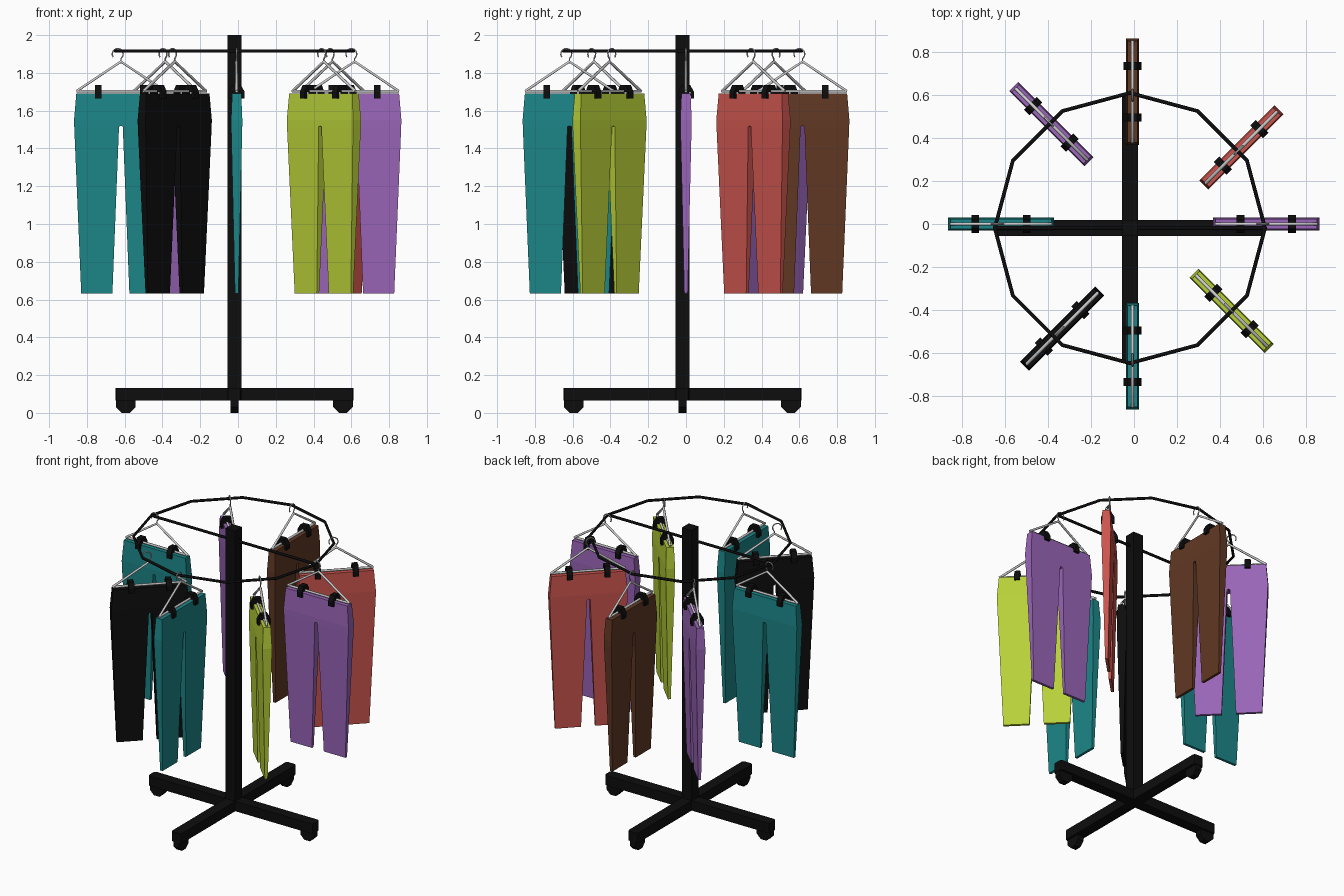
import bpy, bmesh
from math import pi, cos, sin, radians
from mathutils import Matrix

if "Cube" in bpy.data.objects:
    bpy.data.objects.remove(bpy.data.objects["Cube"])

C = -0.019  # stand axis in x and y


def material(name, rgb):
    m = bpy.data.materials.new(name)
    m.diffuse_color = (*rgb, 1)
    m.use_nodes = True
    m.node_tree.nodes["Principled BSDF"].inputs["Base Color"].default_value = m.diffuse_color
    return m


BLACK = material("black", (0.004, 0.004, 0.004))
COLOURS = {
    "teal": material("teal", (0.012, 0.24, 0.25)),
    "purple": material("purple", (0.32, 0.13, 0.48)),
    "brown": material("brown", (0.12, 0.04, 0.018)),
    "red": material("red", (0.6, 0.09, 0.075)),
    "lime": material("lime", (0.48, 0.63, 0.04)),
    "black": BLACK,
}


def place(name, mesh, mat=None, matrix=Matrix()):
    ob = bpy.data.objects.new(name, mesh)
    bpy.context.collection.objects.link(ob)
    ob.matrix_world = matrix
    if mat:
        if not mesh.materials:
            mesh.materials.append(None)
        ob.material_slots[0].link = 'OBJECT'
        ob.material_slots[0].material = mat
    return ob


def to_mesh(bm, name):
    bmesh.ops.recalc_face_normals(bm, faces=bm.faces)
    me = bpy.data.meshes.new(name)
    bm.to_mesh(me)
    bm.free()
    return me


def box(name, size, bevel=0):
    bm = bmesh.new()
    bmesh.ops.create_cube(bm, size=1, matrix=Matrix.Diagonal((*size, 1)))
    if bevel:
        upright = [e for e in bm.edges
                   if abs(e.verts[0].co.z - e.verts[1].co.z) > 1e-4]
        bmesh.ops.bevel(bm, geom=upright, offset=bevel, segments=2,
                        profile=0.5, affect='EDGES')
    return to_mesh(bm, name)


def tube(name, paths, radius, cyclic=False):
    cu = bpy.data.curves.new(name, 'CURVE')
    cu.dimensions = '3D'
    cu.bevel_depth = radius
    cu.bevel_resolution = 1
    cu.use_fill_caps = True
    for path in paths:
        sp = cu.splines.new('POLY')
        sp.points.add(len(path) - 1)
        for p, co in zip(sp.points, path):
            p.co = (*co, 1)
        sp.use_cyclic_u = cyclic
    tmp = bpy.data.objects.new(name, cu)
    me = bpy.data.meshes.new_from_object(tmp)
    bpy.data.objects.remove(tmp)
    return me


def trousers_mesh():
    # rows of one leg: height, inner x, outer x, half depth
    rows = [(1.692, 0, 0.236, 0.024), (1.55, 0, 0.248, 0.030),
            (1.52, 0, 0.247, 0.0295), (1.515, 0.01, 0.247, 0.0295),
            (0.632, 0.045, 0.21, 0.009)]
    bm = bmesh.new()
    for s in (-1, 1):
        rings = [[bm.verts.new((s * x, y, z)) for x, y in
                  ((a, -d), (b, -d), (b, d), (a, d))] for z, a, b, d in rows]
        bm.faces.new(rings[0])
        bm.faces.new(rings[-1])
        for i, (p, q) in enumerate(zip(rings, rings[1:])):
            for k in range(4):
                if k == 3 and i < 2:   # no wall between the two halves
                    continue
                n = (k + 1) % 4
                bm.faces.new((p[k], p[n], q[n], q[k]))
    bmesh.ops.remove_doubles(bm, verts=bm.verts, dist=1e-5)
    return to_mesh(bm, "trousers")


def clips_mesh():
    # folded clip profile (y, z) extruded along x, one on each side
    prof = [(-0.042, 1.665), (-0.042, 1.70), (-0.022, 1.736), (0.022, 1.736),
            (0.042, 1.70), (0.042, 1.665), (0.026, 1.665), (0.024, 1.70),
            (-0.024, 1.70), (-0.026, 1.665)]
    bm = bmesh.new()
    for x in (-0.12, 0.12):
        f = bm.faces.new([bm.verts.new((x - 0.018, y, z)) for y, z in prof])
        ext = bmesh.ops.extrude_face_region(bm, geom=[f], use_keep_orig=True)
        bmesh.ops.translate(bm, vec=(0.036, 0, 0), verts=[
            v for v in ext["geom"] if isinstance(v, bmesh.types.BMVert)])
    return to_mesh(bm, "clips")


# Stand: pole, crossed legs and octagonal casters
place("pole", box("pole", (0.075, 0.075, 1.93)), BLACK,
      Matrix.Translation((C, C, 1.035)))
leg = box("leg", (1.26, 0.075, 0.068), 0.016)
bm = bmesh.new()
bmesh.ops.create_cone(bm, cap_ends=True, segments=8, radius1=0.056,
                      radius2=0.056, depth=0.043,
                      matrix=Matrix.Rotation(pi / 2, 4, 'X')
                      @ Matrix.Rotation(pi / 8, 4, 'Z'))
caster = to_mesh(bm, "caster")
for i in range(4):
    turn = Matrix.Translation((C, C, 0)) @ Matrix.Rotation(i * pi / 2, 4, 'Z')
    if i < 2:
        place("base_leg", leg, BLACK, turn @ Matrix.Translation((0, 0, 0.099)))
    place("caster", caster, BLACK,
          turn @ Matrix.Translation((0.575, 0, 0.052)))

# Twelve-sided hanging ring with a single cross bar
R, Z = 0.63, 1.915
ring = [(C + R * cos(i * pi / 6), C + R * sin(i * pi / 6), Z)
        for i in range(12)]
place("hanging_ring", tube("hanging_ring", [ring], 0.009, True), BLACK)
place("ring_cross_bar", tube("ring_cross_bar", [[ring[0], ring[6]]], 0.009),
      BLACK)

# Shared hanger, hook, clip and trouser meshes
frame = tube("hanger_frame", [[(-0.235, 0, 1.703), (0, 0, 1.86),
                               (0.235, 0, 1.703)],
                              [(-0.235, 0, 1.703), (0.235, 0, 1.703)]], 0.008)
arc = [(-0.017 + 0.029 * cos(radians(a)), 0, 1.9 + 0.029 * sin(radians(a)))
       for a in range(215, -46, -26)]
hook = tube("hanger_hook", [arc + [(0, 0, 1.875), (0, 0, 1.85)]], 0.004)
clips, trousers = clips_mesh(), trousers_mesh()

# Eight hanging sets: colour, x, y, turn in degrees
sets = [("purple", 0.617, 0, 0), ("red", 0.5, 0.357, 45),
        ("brown", -0.007, 0.617, 90), ("purple", -0.385, 0.465, -45),
        ("teal", -0.62, 0, 0), ("black", -0.335, -0.487, 45),
        ("teal", -0.007, -0.617, 90), ("lime", 0.455, -0.405, -45)]
for colour, x, y, deg in sets:
    m = Matrix.Translation((x, y, 0)) @ Matrix.Rotation(radians(deg), 4, 'Z')
    place(colour + "_trousers", trousers, COLOURS[colour], m)
    place("hanger_clips", clips, BLACK, m)
    place("hanger_frame", frame, None, m)
    place("hanger_hook", hook, None, m)
